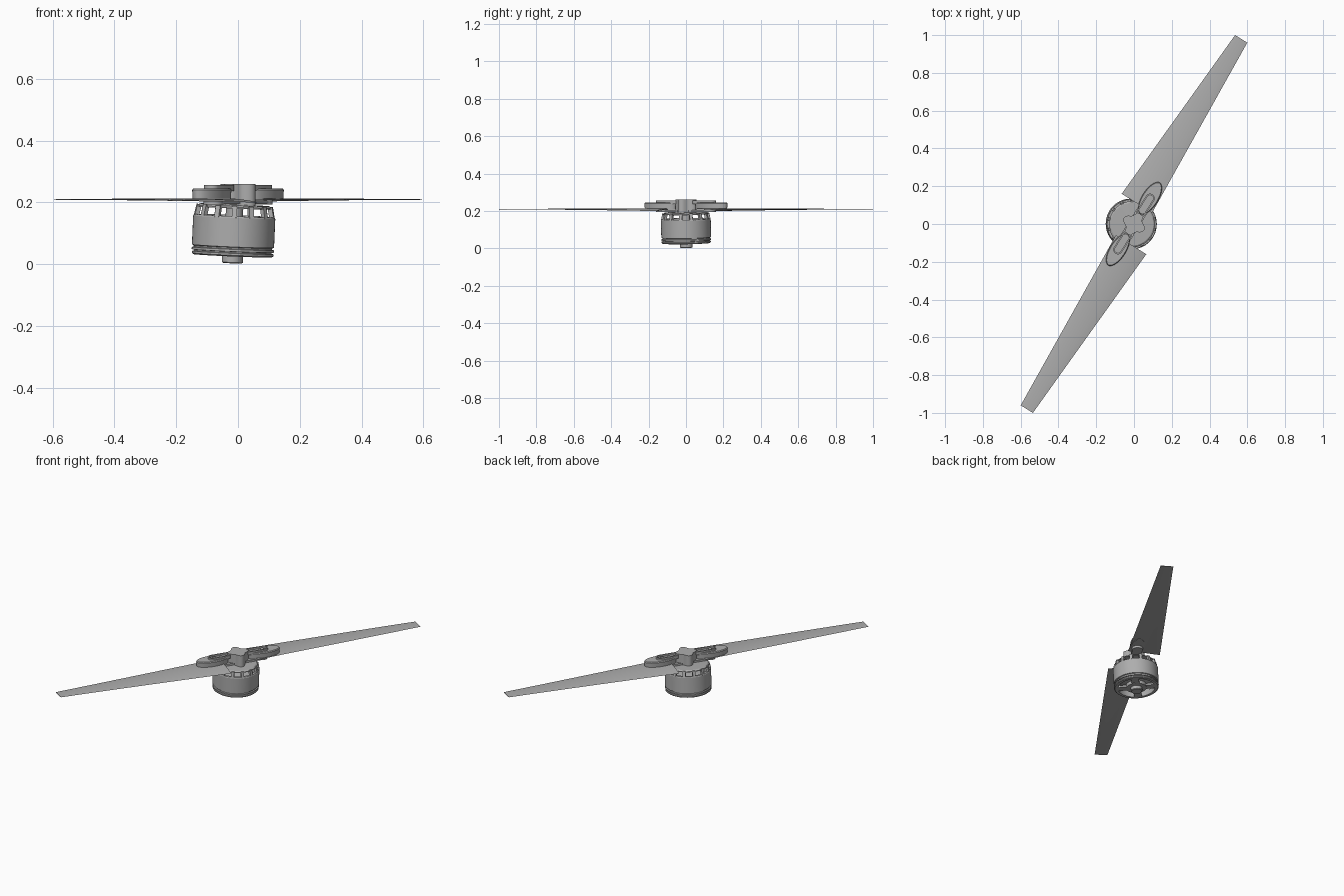
import bpy, bmesh
from math import sin, cos, pi, radians
from mathutils import Matrix

cube = bpy.data.objects.get("Cube")
if cube:
    bpy.data.objects.remove(cube, do_unlink=True)

grey = bpy.data.materials.new("plain grey")
grey.use_nodes = True
grey.diffuse_color = (0.42, 0.42, 0.42, 1)
grey.node_tree.nodes["Principled BSDF"].inputs["Base Color"].default_value = grey.diffuse_color

# The motor leans slightly; the rotor stays level and is turned about z
LEAN = (Matrix.Translation((-0.014, 0, 0.11)) @ Matrix.Rotation(radians(2.5), 4, 'Y')
        @ Matrix.Rotation(radians(1), 4, 'X') @ Matrix.Translation((0, 0, -0.11)))
ROTOR = Matrix.Rotation(radians(58), 4, 'Z')
HALF_TURN = Matrix.Rotation(pi, 4, 'Z')


def finish(name, bm, matrix):
    bmesh.ops.recalc_face_normals(bm, faces=bm.faces)
    bm.transform(matrix)
    mesh = bpy.data.meshes.new(name)
    bm.to_mesh(mesh)
    bm.free()
    mesh.materials.append(grey)
    ob = bpy.data.objects.new(name, mesh)
    bpy.context.collection.objects.link(ob)
    bpy.ops.object.select_all(action='DESELECT')
    ob.select_set(True)
    bpy.context.view_layer.objects.active = ob
    bpy.ops.object.shade_smooth_by_angle(angle=radians(30))
    return ob


def loft(bm, rings, cyclic=False, caps=False):
    """Skin a series of equally long closed rings of points."""
    loops = [[bm.verts.new(p) for p in ring] for ring in rings]
    pairs = list(zip(loops, loops[1:]))
    if cyclic:
        pairs.append((loops[-1], loops[0]))
    for a, b in pairs:
        for i in range(len(a)):
            j = (i + 1) % len(a)
            bm.faces.new((a[i], a[j], b[j], b[i]))
    if caps:
        bm.faces.new(loops[0])
        bm.faces.new(loops[-1])


def oval(cx, rx, ry, n=40):
    return [(cx + rx * cos(2 * pi * i / n), ry * sin(2 * pi * i / n)) for i in range(n)]


def capsule(cx, half, r, n=32):
    pts = []
    for i in range(n):
        a = 2 * pi * (i + 0.5) / n
        pts.append((cx + r * cos(a) + (half if cos(a) > 0 else -half), r * sin(a)))
    return pts


def at(outline, z):
    return [(x, y, z) for x, y in outline]


def lathe(name, profile, matrix, cyclic=True, n=56):
    bm = bmesh.new()
    loft(bm, [at(oval(0, r, r, n), z) for r, z in profile], cyclic, not cyclic)
    return finish(name, bm, matrix)


def prism(name, outline, z0, z1, matrix, hole=None):
    bm = bmesh.new()
    rings = [at(outline, z0), at(outline, z1)]
    if hole:
        rings += [at(hole, z1), at(hole, z0)]
    loft(bm, rings, bool(hole), not hole)
    return finish(name, bm, matrix)


def boxes(name, count, size, centre, matrix, tilt=0):
    """A ring of equal boxes around the axis."""
    bm = bmesh.new()
    for i in range(count):
        m = (Matrix.Rotation(2 * pi * (i + 0.5) / count, 4, 'Z') @ Matrix.Translation(centre)
             @ Matrix.Rotation(tilt, 4, 'Y') @ Matrix.Diagonal((*size, 1)))
        bmesh.ops.create_cube(bm, size=1, matrix=m)
    return finish(name, bm, matrix)


# Motor bell, window posts and top plate
lathe("motor_bell", [(0.133, 0.058), (0.133, 0.152), (0.130, 0.157), (0.116, 0.157), (0.116, 0.058)], LEAN)
boxes("bell_posts", 14, (0.014, 0.016, 0.038), (0.122, 0, 0.170), LEAN, radians(-12))
lathe("bell_top", [(0.03, 0.182), (0.122, 0.182), (0.122, 0.186), (0.113, 0.192), (0.03, 0.194)], LEAN)

# Grooved base with an open spoked underside
lathe("base_ring", [(0.110, 0.027), (0.127, 0.027), (0.132, 0.031), (0.132, 0.037), (0.126, 0.039),
                    (0.126, 0.042), (0.133, 0.043), (0.133, 0.050), (0.127, 0.052), (0.127, 0.056),
                    (0.131, 0.058), (0.110, 0.058)], LEAN)
boxes("base_spokes", 4, (0.07, 0.045, 0.012), (0.08, 0, 0.034), LEAN)
lathe("base_hub", [(0.06, 0.026), (0.06, 0.048)], LEAN, cyclic=False)
lathe("stator_core", [(0.055, 0.045), (0.098, 0.060), (0.098, 0.140), (0.055, 0.150)], LEAN, cyclic=False)
lathe("shaft_end", [(0.030, 0.003), (0.034, 0.006), (0.034, 0.03)], LEAN, cyclic=False, n=32)
lathe("motor_shaft", [(0.028, 0.14), (0.028, 0.2)], LEAN, cyclic=False, n=32)

# Lobed hub and the lower link plate
lobes = []
for i in range(64):
    a = 2 * pi * i / 64
    r = 0.054 + 0.009 * cos(4 * a)
    lobes.append((r * cos(a), r * sin(a)))
prism("rotor_hub", lobes, 0.188, 0.260, ROTOR)
prism("link_plate", capsule(0, 0.14, 0.03), 0.194, 0.206, ROTOR)


def blade(name, matrix):
    """Tapered, slightly twisted blade with a thin cambered section."""
    bm = bmesh.new()
    rings = []
    for s in range(13):
        t = s / 12
        u = 0.101 + 1.031 * t
        v0, v1 = -0.05 + 0.05 * t, 0.14 - 0.064 * t
        twist = 0.012 * (1 - t) ** 1.5
        thick = 0.006 - 0.003 * t
        ring = []
        for side, steps in ((1, range(9)), (-1, range(7, 0, -1))):
            for k in steps:
                c = k / 8
                z = 0.209 + twist * (0.2 - c) + 0.004 * sin(pi * c) * (1 - t)
                z += side * thick * 0.5 * sin(pi * c) ** 0.5
                ring.append((u, v0 + (v1 - v0) * c, z))
        rings.append(ring)
    loft(bm, rings, caps=True)
    return finish(name, bm, matrix)


# Folding arms and blades, repeated by a half turn
for side, m in (("rear", ROTOR), ("front", ROTOR @ HALF_TURN)):
    blade(side + "_blade", m)
    lathe(side + "_hinge_boss", [(0.032, 0.193), (0.032, 0.212)],
          m @ Matrix.Translation((0.15, 0, 0)), cyclic=False, n=32)
    arm = bmesh.new()
    loft(arm, [at(oval(0.16, rx, ry), z) for rx, ry, z in
               ((0.096, 0.041, 0.207), (0.098, 0.043, 0.240), (0.094, 0.039, 0.245))], caps=True)
    finish(side + "_arm", arm, m)
    prism(side + "_slot_frame", capsule(0.115, 0.045, 0.025), 0.236, 0.256, m,
          hole=capsule(0.115, 0.045, 0.017))
    prism(side + "_pivot_pin", oval(0.15, 0.010, 0.010, 24), 0.24, 0.252, m)
